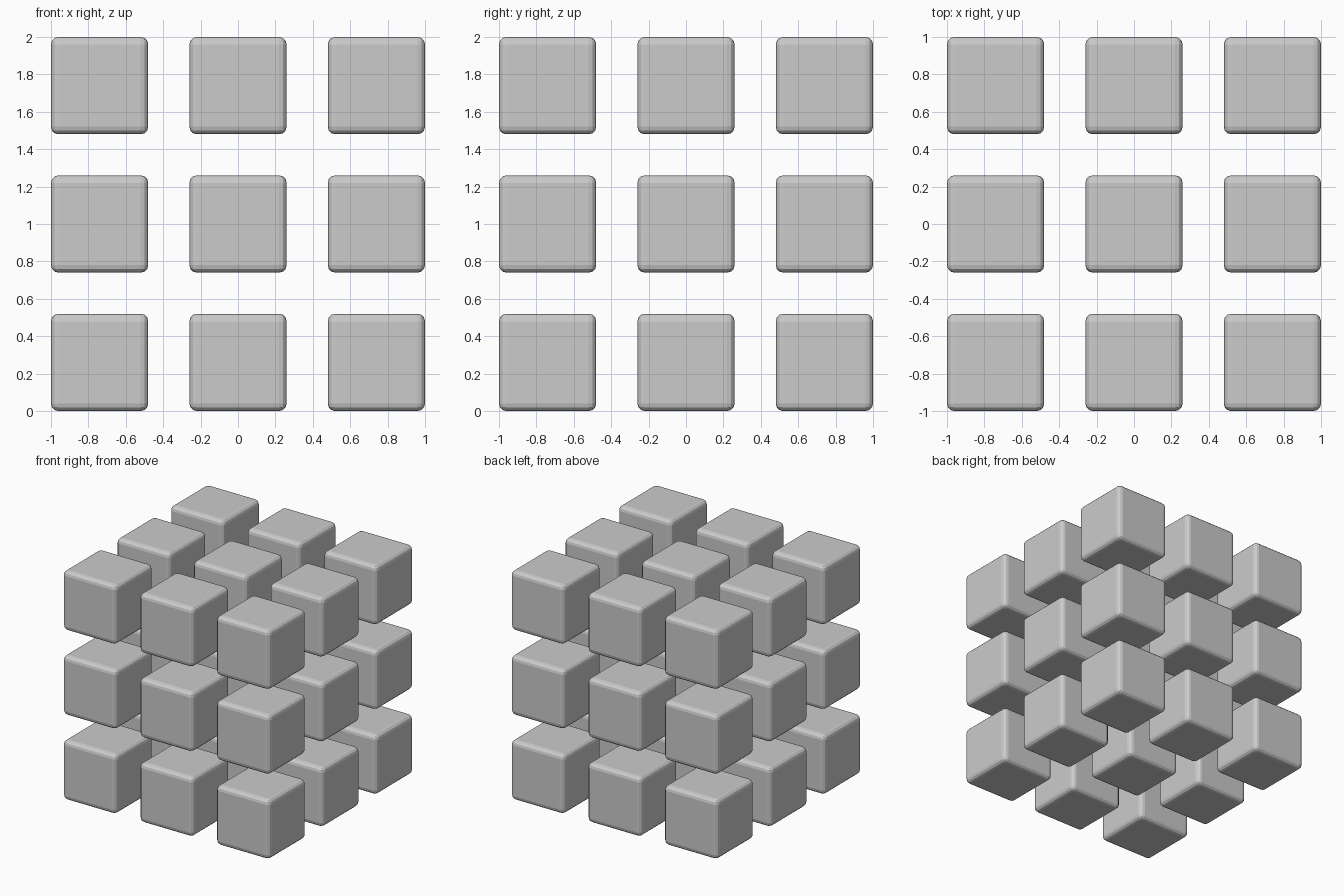
import bpy
import bmesh

if "Cube" in bpy.data.objects:
    bpy.data.objects.remove(bpy.data.objects["Cube"])

HALF = 0.26      # half the edge of one block
STEP = 0.74      # distance between block centres

# One block with rounded edges, shared by all 27 copies
bm = bmesh.new()
bmesh.ops.create_cube(bm, size=2 * HALF)
bmesh.ops.bevel(bm, geom=bm.edges[:], offset=0.04, offset_type='OFFSET',
                segments=3, profile=0.5, affect='EDGES')
mesh = bpy.data.meshes.new("block")
bm.to_mesh(mesh)
bm.free()

# 3 x 3 x 3 grid of blocks
for i in (-1, 0, 1):
    for j in (-1, 0, 1):
        for k in (-1, 0, 1):
            block = bpy.data.objects.new(f"block_{i + 1}{j + 1}{k + 1}", mesh)
            block.location = (i * STEP, j * STEP, 1 + k * STEP)
            bpy.context.collection.objects.link(block)
